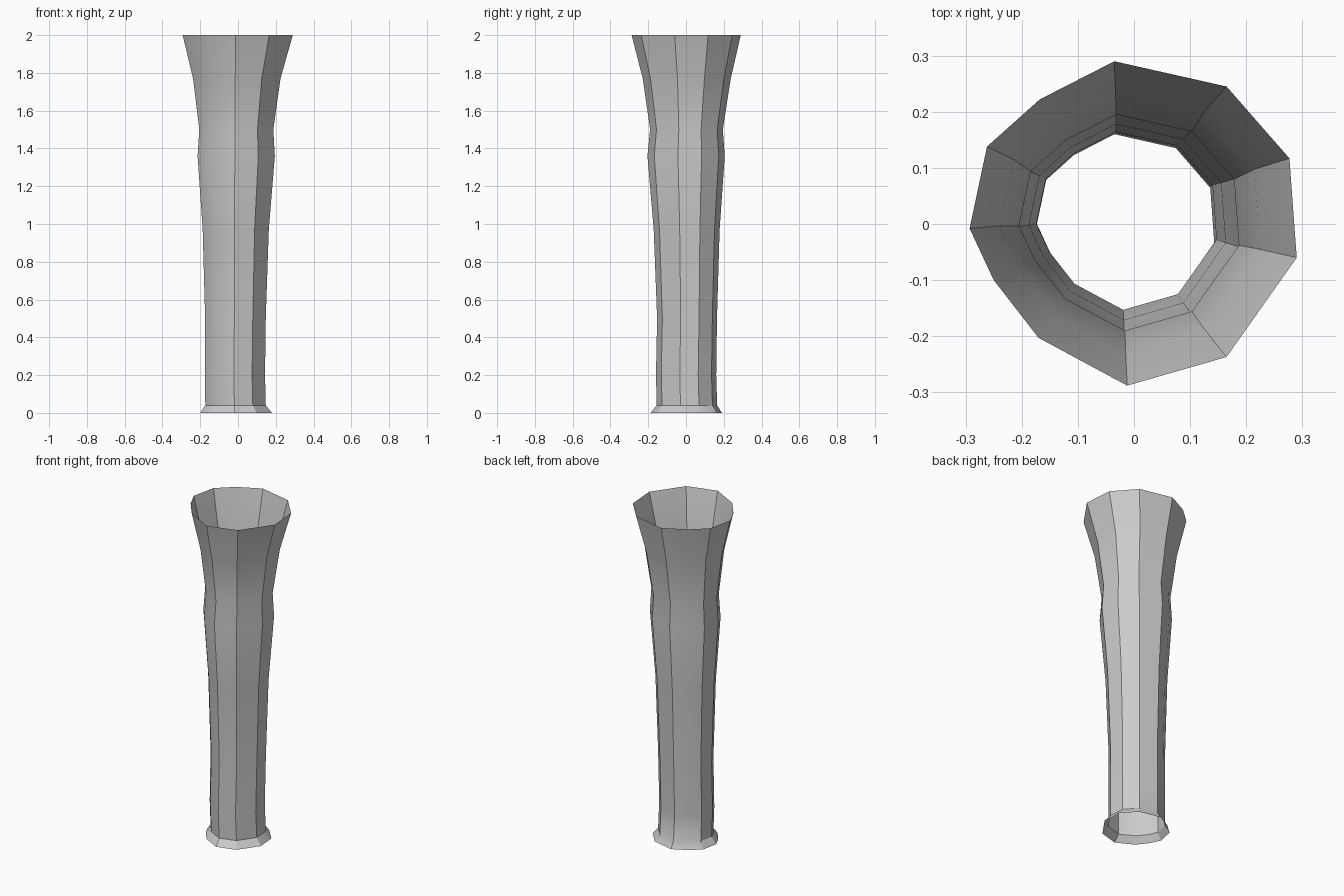
import bpy, bmesh

# Irregular eleven-sided outline, measured at the top rim
outline = [(-0.035, 0.29), (-0.168, 0.222), (-0.262, 0.138), (-0.293, -0.008),
           (-0.25, -0.10), (-0.17, -0.203), (-0.012, -0.288), (0.165, -0.237),
           (0.29, -0.06), (0.277, 0.117), (0.165, 0.245)]

# Height of each ring with its x and y extents: min x, max x, min y, max y
rings = [(0.0, -0.20, 0.18, -0.188, 0.19),
         (0.04, -0.173, 0.147, -0.155, 0.165),
         (0.20, -0.176, 0.143, -0.159, 0.160),
         (0.50, -0.174, 0.147, -0.153, 0.164),
         (0.97, -0.187, 0.163, -0.171, 0.178),
         (1.36, -0.214, 0.195, -0.204, 0.205),
         (1.50, -0.205, 0.187, -0.190, 0.195),
         (1.77, -0.238, 0.225, -0.229, 0.237),
         (2.0, -0.293, 0.29, -0.288, 0.29)]


def fit(v, lo, hi, a, b):
    return a + (v - lo) / (hi - lo) * (b - a)


# Trunk: open, single-walled tube flaring at both ends
bm = bmesh.new()
loops = [[bm.verts.new((fit(x, -0.293, 0.29, x0, x1),
                        fit(y, -0.288, 0.29, y0, y1), z)) for x, y in outline]
         for z, x0, x1, y0, y1 in rings]
n = len(outline)
for low, high in zip(loops, loops[1:]):
    for i in range(n):
        j = (i + 1) % n
        bm.faces.new((low[i], low[j], high[j], high[i]))
mesh = bpy.data.meshes.new("hollow_trunk")
bm.to_mesh(mesh)
bm.free()
trunk = bpy.data.objects.new("hollow_trunk", mesh)
bpy.context.collection.objects.link(trunk)

# Smooth the gentle bends, keep the strong vertical edges sharp
bpy.context.view_layer.objects.active = trunk
trunk.select_set(True)
bpy.ops.object.shade_smooth_by_angle(angle=0.52)
